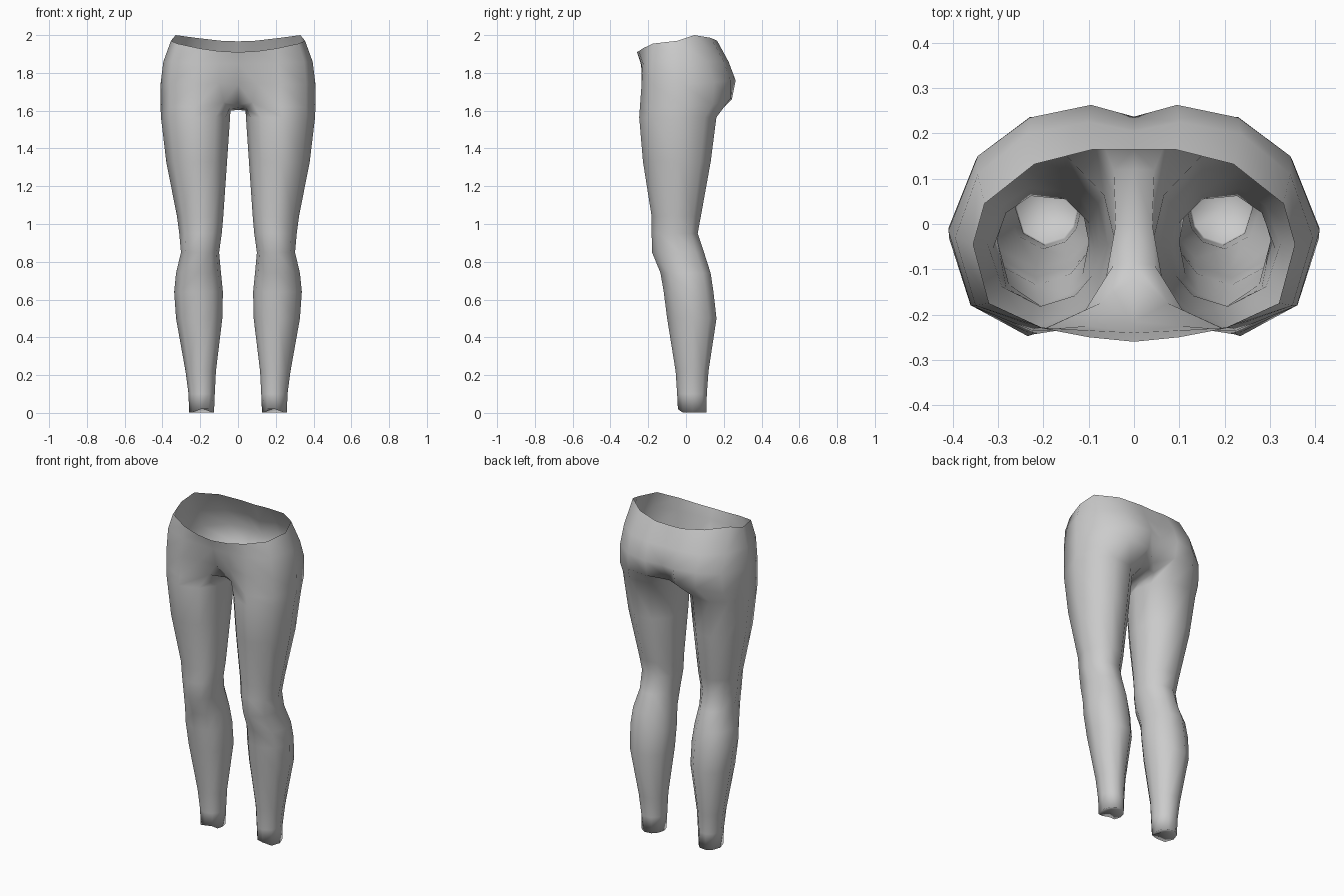
import bpy, bmesh, math

cloth = bpy.data.materials.new("grey cloth")
cloth.diffuse_color = (0.6, 0.6, 0.6, 1)

# Pelvis rows of the right half: front centre, round the hip, to back centre
waist = [(0, -.26, 1.91), (.1, -.25, 1.915), (.205, -.228, 1.93), (.32, -.175, 1.955),
         (.355, -.045, 1.97), (.33, .045, 2.0), (.22, .132, 1.985), (.09, .165, 1.97), (0, .165, 1.967)]
hip = [(0, -.24, 1.85), (.1, -.235, 1.85), (.215, -.228, 1.85), (.35, -.18, 1.86),
       (.395, -.03, 1.86), (.345, .11, 1.86), (.235, .2, 1.86), (.1, .225, 1.86), (0, .205, 1.85)]
seat = [(0, -.215, 1.74), (.1, -.225, 1.745), (.225, -.235, 1.74), (.36, -.18, 1.74),
        (.41, -.015, 1.74), (.345, .15, 1.75), (.23, .235, 1.76), (.095, .263, 1.76), (0, .237, 1.75)]
groin = [(0, -.12, 1.63), (.075, -.175, 1.645), (.225, -.244, 1.62), (.36, -.18, 1.62),
         (.41, -.01, 1.62), (.35, .14, 1.63), (.23, .236, 1.665), (.095, .243, 1.66), (0, .165, 1.63)]
# Inner top of the thigh, back to front
inner = [(.045, .12, 1.605), (.04, 0, 1.6), (.045, -.09, 1.61)]

# Leg rings: z, inner x, outer x, front y, back y
leg = [(1.565, .042, .408, -.248, .168), (1.33, .058, .38, -.228, .137),
       (1.04, .078, .323, -.182, .083), (.95, .086, .311, -.182, .066),
       (.85, .1, .302, -.18, .1), (.74, .09, .328, -.135, .135),
       (.64, .08, .338, -.118, .15), (.5, .083, .328, -.1, .166),
       (.22, .117, .278, -.055, .122), (.1, .123, .262, -.047, .113),
       (.015, .127, .259, -.043, .11)]
ANGLES = [-35, 3, 48, 92, 132, 165, 205, 240, 270, 300]


def leg_ring(bm, z, x0, x1, y0, y1):
    cx, cy, rx, ry = (x0 + x1) / 2, (y0 + y1) / 2, (x1 - x0) / 2, (y1 - y0) / 2
    return [bm.verts.new((cx + rx * math.sin(math.radians(a)),
                          cy - ry * math.cos(math.radians(a)), z)) for a in ANGLES]


bm = bmesh.new()

# Pelvis
rows = [[bm.verts.new(p) for p in row] for row in (waist, hip, seat, groin)]
for up, low in zip(rows, rows[1:]):
    for i in range(8):
        bm.faces.new((up[i], low[i], low[i + 1], up[i + 1]))

# Crotch strip along the centre line
inside = [bm.verts.new(p) for p in inner]
middle = [bm.verts.new((0, y, z + .004)) for x, y, z in inner]
edge = [rows[-1][7]] + inside + [rows[-1][1]]
centre = [rows[-1][8]] + middle + [rows[-1][0]]
for i in range(4):
    bm.faces.new((centre[i], edge[i], edge[i + 1], centre[i + 1]))

# Leg
ring = rows[-1][1:8] + inside
for data in leg:
    nxt = leg_ring(bm, *data)
    for i in range(10):
        j = (i + 1) % 10
        bm.faces.new((ring[i], nxt[i], nxt[j], ring[j]))
    ring = nxt

# Closed ankle, slightly hollow
x0, x1, y0, y1 = leg[-1][1:]
tip = bm.verts.new(((x0 + x1) / 2, (y0 + y1) / 2, .025))
for i in range(10):
    bm.faces.new((ring[i], tip, ring[(i + 1) % 10]))
for v in ring:
    v.co.z = .02 if abs(v.co.x - tip.co.x) < .04 and v.co.y < 0 else v.co.z - .013

for f in bm.faces:
    f.smooth = True
mesh = bpy.data.meshes.new("leggings")
bm.to_mesh(mesh)
bm.free()
mesh.materials.append(cloth)
leggings = bpy.data.objects.new("leggings", mesh)
bpy.context.collection.objects.link(leggings)

# Other half
mirror = leggings.modifiers.new("mirror", 'MIRROR')
mirror.use_axis[0] = True
mirror.use_mirror_merge = True
mirror.merge_threshold = .001
